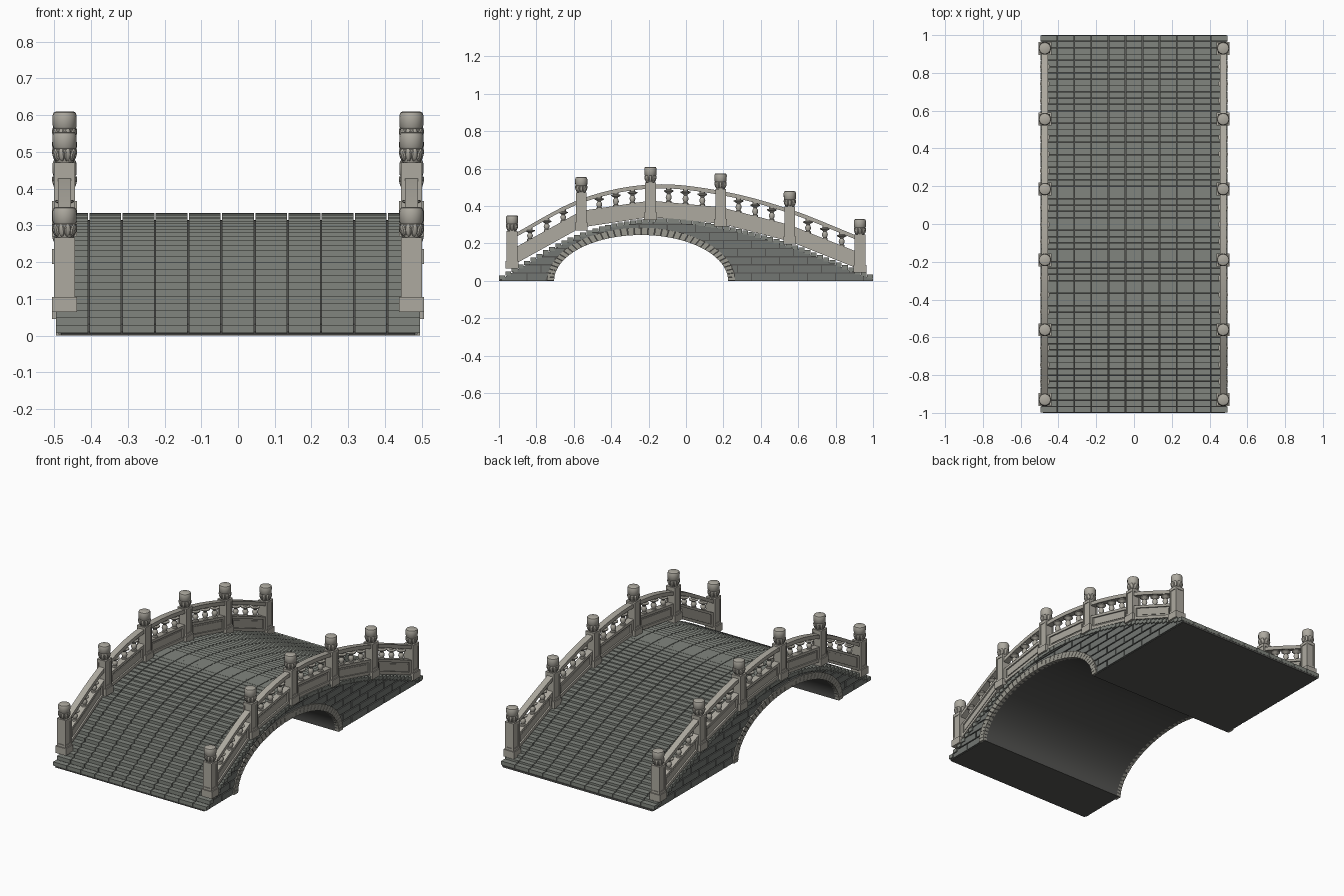
import bpy, bmesh, math
from mathutils import Matrix

if "Cube" in bpy.data.objects:
    bpy.data.objects.remove(bpy.data.objects["Cube"])

# ---------- helpers ----------
def material(name, rgb):
    m = bpy.data.materials.new(name)
    m.diffuse_color = (*rgb, 1)
    m.use_nodes = True
    m.node_tree.nodes["Principled BSDF"].inputs["Base Color"].default_value = m.diffuse_color
    return m

LIGHT = material("pale_stone", (0.42, 0.40, 0.35))
RING = material("ring_stone", (0.33, 0.32, 0.28))
DARK = material("deck_stone", (0.22, 0.235, 0.21))
WALL = material("wall_stone", (0.17, 0.18, 0.17))
MORTAR = material("mortar", (0.09, 0.09, 0.085))

def finish(bm, name, mat, mirror=False, smooth=False):
    bmesh.ops.recalc_face_normals(bm, faces=bm.faces)
    me = bpy.data.meshes.new(name)
    bm.to_mesh(me)
    bm.free()
    me.materials.append(mat)
    ob = bpy.data.objects.new(name, me)
    bpy.context.collection.objects.link(ob)
    if mirror:
        ob.modifiers.new("mirror", 'MIRROR')
    if smooth:
        bpy.ops.object.select_all(action='DESELECT')
        ob.select_set(True)
        bpy.context.view_layer.objects.active = ob
        bpy.ops.object.shade_smooth_by_angle(angle=math.radians(40))
    return ob

def prism(bm, pts, x0, x1):
    """Extrude a (y, z) outline from x0 to x1."""
    a = [bm.verts.new((x0, y, z)) for y, z in pts]
    b = [bm.verts.new((x1, y, z)) for y, z in pts]
    bm.faces.new(a)
    bm.faces.new(b[::-1])
    for i in range(len(pts)):
        j = (i + 1) % len(pts)
        bm.faces.new((a[i], b[i], b[j], a[j]))

def box(bm, x0, x1, y0, y1, z0, z1):
    prism(bm, [(y0, z0), (y1, z0), (y1, z1), (y0, z1)], x0, x1)

def lathe(bm, cx, cy, profile, n=16):
    rings = [[bm.verts.new((cx + r * math.cos(2 * math.pi * k / n),
                            cy + r * math.sin(2 * math.pi * k / n), z)) for k in range(n)]
             for r, z in profile]
    for lo, hi in zip(rings, rings[1:]):
        for k in range(n):
            bm.faces.new((lo[k], lo[(k + 1) % n], hi[(k + 1) % n], hi[k]))
    bm.faces.new(rings[0][::-1])
    bm.faces.new(rings[-1])

# ---------- deck curve (smooth cubic through measured heights) ----------
KY = [-1, -0.93, -0.56, -0.19, 0.185, 0.555, 0.93, 1]
KZ = [0.018, 0.062, 0.255, 0.332, 0.298, 0.20, 0.052, 0.028]
def slope(i):
    a, b = max(i - 1, 0), min(i + 1, 7)
    return (KZ[b] - KZ[a]) / (KY[b] - KY[a])
def deck(y):
    i = max(0, min(6, sum(y >= k for k in KY) - 1))
    h = KY[i + 1] - KY[i]
    t = (y - KY[i]) / h
    return ((2*t**3 - 3*t**2 + 1) * KZ[i] + (t**3 - 2*t**2 + t) * h * slope(i)
            + (3*t**2 - 2*t**3) * KZ[i + 1] + (t**3 - t**2) * h * slope(i + 1))
def body_top(y):
    return max(0.004, deck(y) - 0.018)

# ---------- arch ----------
AC, AI, BI, AO, BO = -0.24, 0.465, 0.245, 0.503, 0.284
def arch(a, b, t):
    return (AC - a * math.cos(t), b * math.sin(t))
def outer_z(y):
    u = (y - AC) / AO
    return BO * math.sqrt(1 - u * u) if abs(u) < 1 else 0

# solid core with the barrel opening
bm = bmesh.new()
outline = [(-1 + i / 40, body_top(-1 + i / 40)) for i in range(81)]
outline += [(1, 0)] + [arch(AI, BI, math.pi * (1 - i / 48)) for i in range(49)] + [(-1, 0)]
prism(bm, outline, -0.482, 0.482)
finish(bm, "bridge_core", MORTAR, smooth=True)

# arch ring stones
bm = bmesh.new()
N = 42
for i in range(N):
    t0, t1 = math.pi * (i + 0.04) / N, math.pi * (i + 0.96) / N
    prism(bm, [arch(AI, BI, t0), arch(AO, BO, t0), arch(AO, BO, t1), arch(AI, BI, t1)], 0.47, 0.495)
finish(bm, "arch_ring", RING, mirror=True)

# wall blocks, trimmed by the ring below and the deck above
bm = bmesh.new()
H, L, G = 0.043, 0.15, 0.003
for row in range(8):
    y = -1.0 - (row % 2) * L / 2
    while y < 1:
        run = []
        y0, y1 = max(y + G, -1), min(y + L - G, 1)
        for k in range(13):
            yy = y0 + (y1 - y0) * k / 12
            lo, hi = max(row * H + G, outer_z(yy)), min((row + 1) * H - G, body_top(yy))
            if hi - lo > 0.002:
                run.append((yy, lo, hi))
            if (hi - lo <= 0.002 or k == 12) and run:
                if len(run) > 1:
                    prism(bm, [(a, b) for a, b, c in run] + [(a, c) for a, b, c in run[::-1]], 0.475, 0.489)
                run = []
        y += L
finish(bm, "wall_blocks", WALL, mirror=True)

# stepped paving slabs
bm = bmesh.new()
ROWS, COLS, W = 60, 11, 0.994
for r in range(ROWS):
    y0 = -1 + 2 * r / ROWS
    y1 = y0 + 2 / ROWS
    z = deck((y0 + y1) / 2)
    for c in range(COLS):
        x0 = -W / 2 + W * c / COLS
        box(bm, x0 + 0.002, x0 + W / COLS - 0.002, y0 + 0.001, y1 - 0.001, max(0, z - 0.022), z)
finish(bm, "paving_steps", DARK)

# ---------- railing (right side, mirrored) ----------
PX = 0.472
POSTS = KY[1:7]
TOPS = [0.35, 0.555, 0.61, 0.575, 0.48, 0.33]

# posts with framed shafts
bm = bmesh.new()
caps = bmesh.new()
for y, top in zip(POSTS, TOPS):
    b = top - 0.28
    box(bm, PX - 0.034, PX + 0.034, y - 0.034, y + 0.034, b - 0.005, b + 0.036)
    box(bm, PX - 0.025, PX + 0.025, y - 0.025, y + 0.025, b + 0.036, b + 0.195)
    for s in (-1, 1):
        for u in (-1, 1):
            cx, cy = PX + s * 0.0235, y + u * 0.0235
            box(bm, cx - 0.005, cx + 0.005, cy - 0.005, cy + 0.005, b + 0.036, b + 0.195)
    for za, zb in ((0.036, 0.05), (0.18, 0.197)):
        box(bm, PX - 0.0285, PX + 0.0285, y - 0.0285, y + 0.0285, b + za, b + zb)
    # turned finial with petals
    lathe(caps, PX, y, [(0.022, b + 0.195), (0.025, b + 0.203), (0.029, b + 0.22), (0.032, b + 0.232),
                        (0.029, b + 0.234), (0.032, b + 0.238), (0.033, b + 0.268),
                        (0.03, b + 0.277), (0.024, b + 0.28)])
    for k in range(10):
        a = 2 * math.pi * k / 10
        m = (Matrix.Translation((PX, y, b + 0.217)) @ Matrix.Rotation(a, 4, 'Z')
             @ Matrix.Translation((0.027, 0, 0)) @ Matrix.Rotation(0.25, 4, 'Y')
             @ Matrix.Diagonal((0.006, 0.009, 0.018, 1)))
        bmesh.ops.create_uvsphere(caps, u_segments=8, v_segments=6, radius=1, matrix=m)
finish(bm, "railing_posts", LIGHT, mirror=True)
finish(caps, "post_finials", LIGHT, mirror=True, smooth=True)

# bays: framed panel, three balusters, curved handrail
panels, rails, balusters = bmesh.new(), bmesh.new(), bmesh.new()
for i in range(5):
    ya, yb = POSTS[i], POSTS[i + 1]
    za, zb = TOPS[i] - 0.285, TOPS[i + 1] - 0.285
    def line(t, up):
        return (ya + (yb - ya) * t, za + (zb - za) * t + up)
    def bar(t0, t1, u0, u1, x0, x1):
        prism(panels, [line(t0, u0), line(t1, u0), line(t1, u1), line(t0, u1)], x0, x1)
    A, B = 0.065, 0.935
    bar(A, B, 0.018, 0.10, PX - 0.010, PX + 0.010)
    for t0, t1, u0, u1 in ((A, B, 0.016, 0.034), (A, B, 0.088, 0.104), (A, 0.12, 0.034, 0.088), (0.88, B, 0.034, 0.088)):
        bar(t0, t1, u0, u1, PX - 0.018, PX + 0.018)
    bar(0.15, 0.85, 0.044, 0.078, PX - 0.014, PX + 0.014)
    ys = [ya + (yb - ya) * (A + (B - A) * k / 10) for k in range(11)]
    lift = lambda y: deck(y) + 0.183
    prism(rails, [(y, lift(y) - 0.022) for y in ys] + [(y, lift(y)) for y in ys[::-1]], PX - 0.018, PX + 0.018)
    for t in (0.26, 0.5, 0.74):
        y, z0 = line(t, 0.095)
        h = lift(y) - 0.016 - z0
        lathe(balusters, PX, y, [(r, z0 + h * k) for r, k in (
            (0.015, 0), (0.015, 0.16), (0.010, 0.2), (0.016, 0.38), (0.014, 0.5), (0.009, 0.6),
            (0.012, 0.66), (0.026, 0.76), (0.026, 0.82), (0.014, 0.86), (0.014, 1))], 12)
finish(panels, "railing_panels", LIGHT, mirror=True)
finish(rails, "handrails", LIGHT, mirror=True, smooth=True)
finish(balusters, "balusters", LIGHT, mirror=True, smooth=True)
